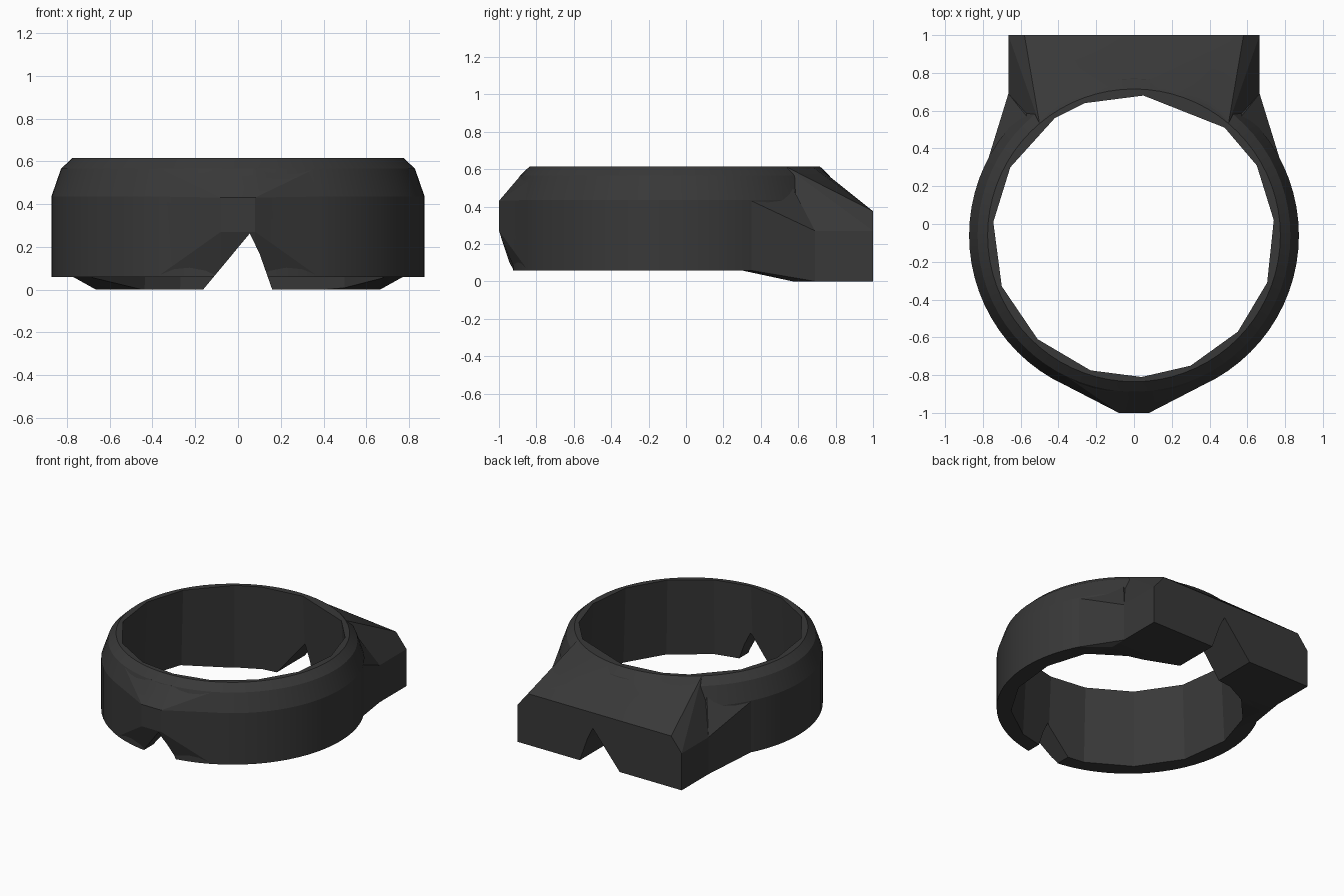
import bpy, bmesh, math

if "Cube" in bpy.data.objects:
    bpy.data.objects.remove(bpy.data.objects["Cube"])

CY, SEG = -0.06, 72          # ring centre in y, ring segments
BASE, TOP = 0.058, 0.615     # ring bottom and top heights


def finish(name, bm):
    bmesh.ops.recalc_face_normals(bm, faces=bm.faces[:])
    me = bpy.data.meshes.new(name)
    bm.to_mesh(me)
    bm.free()
    ob = bpy.data.objects.new(name, me)
    bpy.context.collection.objects.link(ob)
    return ob


def hull(name, points):
    """Convex block from points mirrored in x."""
    bm = bmesh.new()
    for x, y, z in points:
        for s in (1, -1):
            bm.verts.new((s * x, y, z))
    bmesh.ops.convex_hull(bm, input=bm.verts[:])
    loose = [v for v in bm.verts if not v.link_faces]
    bmesh.ops.delete(bm, geom=loose, context='VERTS')
    return finish(name, bm)


def loft(name, start, end):
    """Closed solid between two matching outlines."""
    bm = bmesh.new()
    a = [bm.verts.new(p) for p in start]
    b = [bm.verts.new(p) for p in end]
    bm.faces.new(a)
    bm.faces.new(b[::-1])
    for i in range(len(a)):
        j = (i + 1) % len(a)
        bm.faces.new((a[i], b[i], b[j], a[j]))
    return finish(name, bm)


def combine(target, other, operation):
    mod = target.modifiers.new(other.name, 'BOOLEAN')
    mod.operation, mod.object, mod.solver = operation, other, 'EXACT'
    bpy.context.view_layer.objects.active = target
    bpy.ops.object.modifier_apply(modifier=mod.name)
    bpy.data.objects.remove(other)


# Round collar body with chamfered top
bm = bmesh.new()
rings = []
for r, z in ((0.873, BASE), (0.873, 0.435), (0.828, 0.565), (0.775, TOP)):
    rings.append([bm.verts.new((r * math.cos(t), CY + r * math.sin(t), z))
                  for t in (2 * math.pi * i / SEG for i in range(SEG))])
for lo, hi in zip(rings, rings[1:]):
    for i in range(SEG):
        j = (i + 1) % SEG
        bm.faces.new((lo[i], lo[j], hi[j], hi[i]))
bm.faces.new(rings[0][::-1])
bm.faces.new(rings[-1])
collar = finish("collar", bm)

# Rear mounting block with sloped top
combine(collar, hull("rear_block", [
    (0.665, 1, 0), (0.665, 1, 0.27), (0.58, 1, 0.375),
    (0.665, 0.57, 0), (0.665, 0.57, 0.27),
    (0.50, 0.53, TOP), (0.25, 0.672, TOP), (0.08, 0.70, TOP),
    (0.4, 0.2, TOP), (0.6, 0.3, BASE)]), 'UNION')

# Flared shoulders joining block and ring
combine(collar, hull("shoulders", [
    (0.77, 0.35, BASE), (0.77, 0.35, 0.43), (0.70, 0.30, BASE),
    (0.665, 0.57, 0.0), (0.665, 0.69, 0.0), (0.665, 0.69, 0.27),
    (0.52, 0.51, TOP), (0.4, 0.2, TOP)]), 'UNION')

# Blunt front point
combine(collar, hull("front_tip", [
    (0.08, -1, 0.27), (0.08, -1, 0.43), (0.08, -0.93, BASE),
    (0.08, -0.885, 0.565), (0.38, -0.845, BASE), (0.38, -0.845, 0.435),
    (0.36, -0.805, 0.565), (0.3, -0.7, BASE), (0.3, -0.7, 0.565)]), 'UNION')

# Faceted bore, slightly wider towards the bottom
bore = [(0.05, 0.68), (0.48, 0.51), (0.65, 0.31), (0.74, 0.02), (0.705, -0.31),
        (0.55, -0.57), (0.30, -0.75), (0.04, -0.81), (-0.23, -0.775),
        (-0.51, -0.61), (-0.70, -0.33), (-0.745, 0.01), (-0.655, 0.30),
        (-0.42, 0.56), (-0.26, 0.64)]


def bore_at(z):
    s = 1 + 0.065 * (TOP - z)
    return [(x * s, CY + (y - CY) * s, z) for x, y in bore]


combine(collar, loft("bore_cutter", bore_at(-0.3), bore_at(1)), 'DIFFERENCE')

# Notch through front and back walls
notch = [(-0.243, -0.1), (-0.163, 0), (0.055, 0.262), (0.10, 0.17), (0.16, 0), (0.195, -0.1)]
combine(collar, loft("notch_cutter", [(x, -1.5, z) for x, z in notch],
                     [(x, 1.5, z) for x, z in notch]), 'DIFFERENCE')

# Dark finish and crisp edges
mat = bpy.data.materials.new("dark_finish")
mat.diffuse_color = (0.04, 0.04, 0.04, 1)
mat.use_nodes = True
mat.node_tree.nodes["Principled BSDF"].inputs["Base Color"].default_value = mat.diffuse_color
collar.data.materials.clear()
collar.data.materials.append(mat)
collar.select_set(True)
bpy.context.view_layer.objects.active = collar
bpy.ops.object.shade_smooth_by_angle(angle=math.radians(14))
